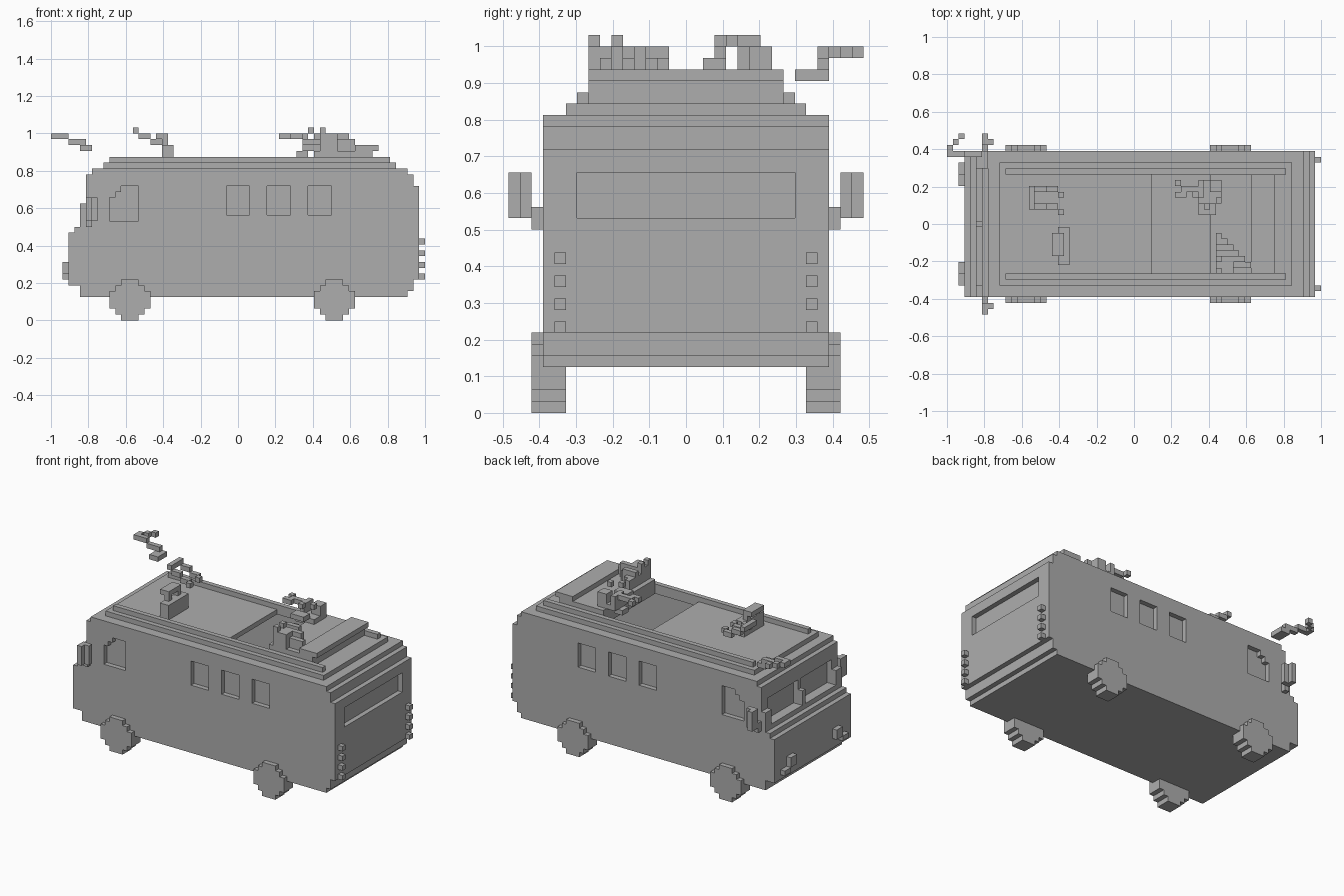
import bpy, bmesh

U = 1 / 32  # one block

cube = bpy.data.objects.get("Cube")
if cube:
    bpy.data.objects.remove(cube, do_unlink=True)

grey = bpy.data.materials.new("plain_grey")
grey.use_nodes = True
grey.diffuse_color = (0.42, 0.42, 0.42, 1)
grey.node_tree.nodes["Principled BSDF"].inputs["Base Color"].default_value = grey.diffuse_color


def prism(bm, profile, y0, y1):
    """Extrude an (x, z) outline from y0 to y1, in blocks."""
    face = bm.faces.new([bm.verts.new((x * U, y0 * U, z * U)) for x, z in profile])
    ext = bmesh.ops.extrude_face_region(bm, geom=[face])["geom"]
    moved = [v for v in ext if isinstance(v, bmesh.types.BMVert)]
    bmesh.ops.translate(bm, verts=moved, vec=(0, (y1 - y0) * U, 0))


def box(bm, x0, x1, y0, y1, z0, z1):
    prism(bm, [(x0, z0), (x1, z0), (x1, z1), (x0, z1)], y0, y1)


def finish(name, bm):
    bmesh.ops.recalc_face_normals(bm, faces=bm.faces)
    mesh = bpy.data.meshes.new(name)
    bm.to_mesh(mesh)
    bm.free()
    mesh.materials.append(grey)
    obj = bpy.data.objects.new(name, mesh)
    bpy.context.collection.objects.link(obj)
    return obj


def boxes(name, *items):
    bm = bmesh.new()
    for item in items:
        box(bm, *item)
    return finish(name, bm)


def cut(obj, cutter):
    mod = obj.modifiers.new("cut", "BOOLEAN")
    mod.operation = "DIFFERENCE"
    mod.solver = "EXACT"
    mod.object = cutter
    deps = bpy.context.evaluated_depsgraph_get()
    mesh = bpy.data.meshes.new_from_object(obj.evaluated_get(deps))
    obj.modifiers.clear()
    obj.data = mesh
    bpy.data.objects.remove(cutter, do_unlink=True)


# Body shell: stepped side outline
bm = bmesh.new()
prism(bm, [(-27, 4), (29, 4), (29, 5), (30, 5), (30, 7), (31, 7), (31, 23), (30, 23),
           (30, 25), (29, 25), (29, 26), (-25, 26), (-25, 25), (-26, 25), (-26, 20),
           (-27, 20), (-27, 16), (-28, 16), (-28, 15), (-29, 15), (-29, 6), (-27, 6)],
      -12.5, 12.5)
body = finish("body", bm)

# Window recesses
bm = bmesh.new()
for y0, y1 in ((-14, -11.5), (11.5, 14)):
    for x in (-2, 5, 12):
        box(bm, x, x + 4, y0, y1, 18, 23)
    prism(bm, [(-22, 17), (-17, 17), (-17, 23), (-20, 23), (-20, 22),
               (-21, 22), (-21, 21), (-22, 21)], y0, y1)
for y0 in (-10.5, 0.5):
    box(bm, -29, -25, y0, y0 + 10, 17, 22)
box(bm, 30, 33, -9.5, 9.5, 17, 21)
cut(body, finish("window_cutter", bm))
cut(body, boxes("cabin_cutter", (-22, 26, -10, 10, 6, 28)))

# Roof with an open hatch
roof = boxes("roof", (-23, 27, -10.5, 10.5, 26, 27))
cut(roof, boxes("hatch_cutter", (3, 13, -8.5, 8.5, 24, 29)))
boxes("hatch_lid", (13, 23, -8.5, 8.5, 27, 29), (20, 24, -8.5, 8.5, 29, 30))

# Mirrored parts on both sides
for side, s in (("right", -1), ("left", 1)):
    def pair(name, *items):
        boxes(side + "_" + name, *[(a, b, *sorted((s * c, s * d)), e, f)
                                   for a, b, c, d, e, f in items])

    pair("roof_rail", (-22, 26, 8.5, 9.5, 27, 28))
    pair("mirror", (-26, -25, 12.5, 13.5, 16, 18), (-26, -24, 13.5, 14.5, 17, 21),
         (-26, -25, 14.5, 15.5, 17, 23 - 2))
    pair("headlamp", (-30, -29, 8.5, 10.5, 7, 8), (-30, -29, 6.5, 8.5, 8, 10))
    pair("tail_lamps", *[(31, 32, 10.5, 11.5, z, z + 1) for z in (7, 9, 11, 13)])

    # Blocky round wheels
    for label, cx in (("front", -18.5), ("rear", 16.5)):
        half = [(1.5, 0), (1.5, 1), (2.5, 1), (2.5, 2), (3.5, 2),
                (3.5, 5), (2.5, 5), (2.5, 6), (1.5, 6), (1.5, 7)]
        outline = [(cx + x, z) for x, z in half] + [(cx - x, z) for x, z in reversed(half)]
        bm = bmesh.new()
        prism(bm, outline, *sorted((s * 10.5, s * 13.5)))
        finish(f"{side}_{label}_wheel", bm)

# Small box with a handle on the roof
boxes("roof_box", (-13, -11, -7, -0.5, 27, 30), (-13, -12, -5.5, -4.5, 30, 31),
      (-13, -12, -2.5, -1.5, 30, 31), (-14, -12, -5.5, -1.5, 31, 32))

# Forked piece above the front of the roof
boxes("roof_fork", (-18, -17, 2.5, 6.5, 32, 33),
      (-17, -15, 2.5, 3.5, 31, 32), (-17, -15, 5.5, 6.5, 31, 32),
      (-15, -13, 2.5, 3.5, 30, 31), (-15, -13, 5.5, 6.5, 30, 31),
      (-13, -12, 4.5, 5.5, 30, 31), (-13, -12, 1.5, 2.5, 30, 31))

# Floating hook at the front corner
boxes("corner_hook", (-32, -29, 11.5, 12.5, 31, 32), (-29, -26, 11.5, 12.5, 30, 31),
      (-27, -25, 9.5, 12.5, 29, 30),
      *[(-32 + i, -31 + i, 12.5 + i, 13.5 + i, 31, 32) for i in range(3)])

# Loose blocks beside the hatch
boxes("hatch_blocks", (11, 15, 3.5, 7.5, 29, 30), (10, 12, 4.5, 6.5, 28, 29),
      (11, 12, 4.5, 7.5, 30, 32), (7, 9, 4.5, 5.5, 31, 32), (7, 8, 6.5, 7.5, 31, 32),
      (8, 12, 5.5, 6.5, 31, 32), (12, 13, 2.5, 3.5, 32, 33), (13, 15, 5.5, 7.5, 30, 32),
      (14, 15, 3.5, 4.5, 32, 33), (11, 14, 1.5, 3.5, 30, 31))

# Stepped pile against the lid
boxes("hatch_pile", *[(14, 15 + i, -2.5 - i, -1.5 - i, 29, 31 if i < 2 else 32 - i % 2)
                      for i in range(6)],
      (14, 17, -8.5, -5.5, 29, 32), (14, 15, -8.5, -7.5, 32, 33), (14, 15, -6.5, -5.5, 32, 33))
